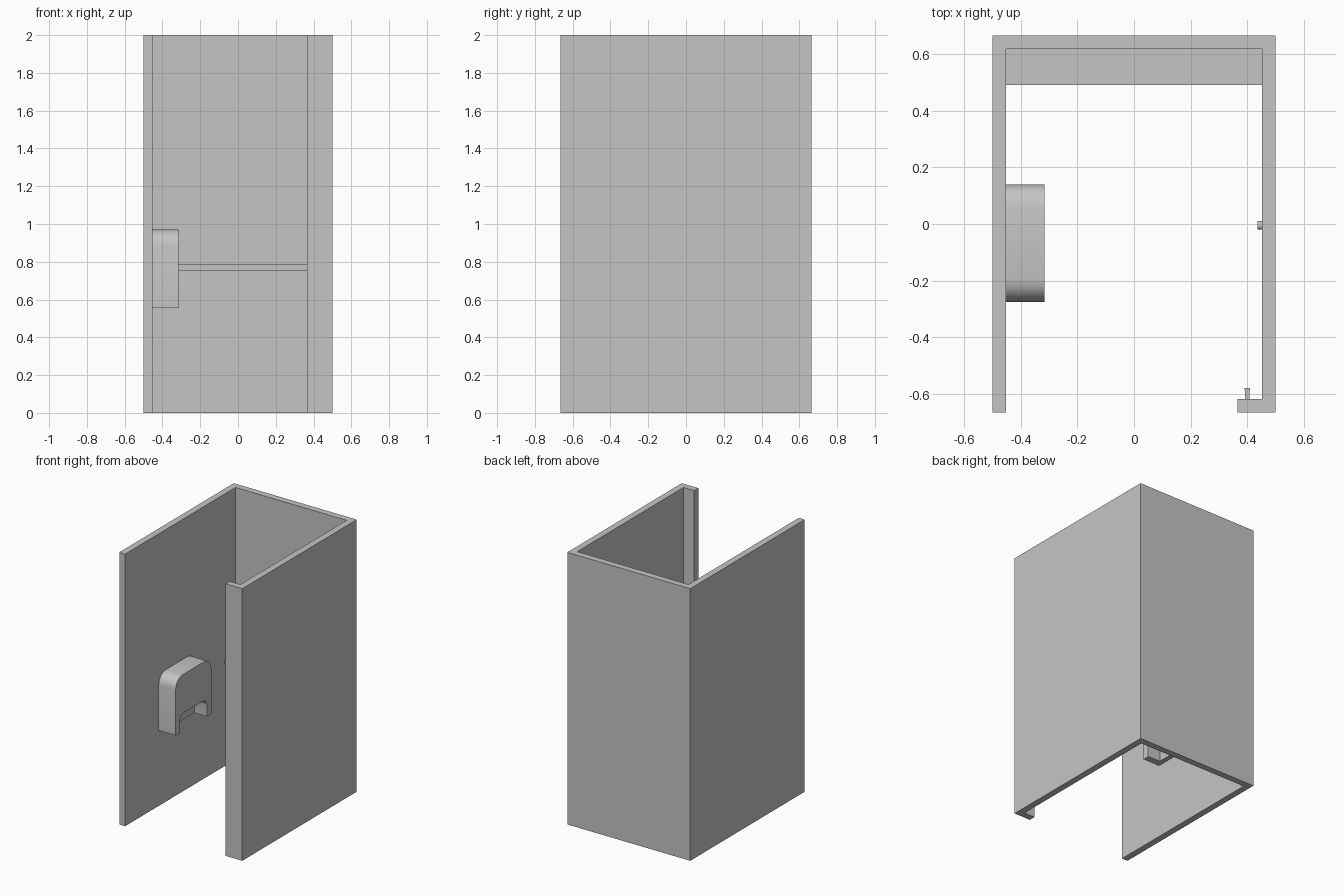
import bpy, bmesh, math

cube = bpy.data.objects.get("Cube")
if cube:
    bpy.data.objects.remove(cube, do_unlink=True)

grey = bpy.data.materials.new("stall grey")
grey.use_nodes = True
colour = (0.56, 0.56, 0.56, 1)
grey.diffuse_color = colour
grey.node_tree.nodes["Principled BSDF"].inputs["Base Color"].default_value = colour


def prism(name, points, start, depth, axis="z", smooth=False):
    """Extrude an outline along z (x, y points) or along x (y, z points)."""
    bm = bmesh.new()
    place = (lambda a, b: (a, b, start)) if axis == "z" else (lambda a, b: (start, a, b))
    face = bm.faces.new([bm.verts.new(place(a, b)) for a, b in points])
    moved = bmesh.ops.extrude_face_region(bm, geom=[face])["geom"]
    shift = (0, 0, depth) if axis == "z" else (depth, 0, 0)
    bmesh.ops.translate(bm, vec=shift, verts=[v for v in moved if isinstance(v, bmesh.types.BMVert)])
    bmesh.ops.recalc_face_normals(bm, faces=bm.faces)
    mesh = bpy.data.meshes.new(name)
    bm.to_mesh(mesh)
    bm.free()
    mesh.materials.append(grey)
    obj = bpy.data.objects.new(name, mesh)
    bpy.context.collection.objects.link(obj)
    if smooth:
        bpy.ops.object.select_all(action="DESELECT")
        obj.select_set(True)
        bpy.context.view_layer.objects.active = obj
        bpy.ops.object.shade_smooth_by_angle(angle=math.radians(35))
    return obj


def box(name, x0, x1, y0, y1, z0, z1):
    return prism(name, [(x0, y0), (x1, y0), (x1, y1), (x0, y1)], z0, z1 - z0)


def arch(y0, y1, z0, z1, radius, steps=4):
    """Outline with square feet and rounded upper corners, from y0 to y1."""
    pts = [(y0, z0)]
    for centre, first in ((y0 + radius, math.pi), (y1 - radius, math.pi / 2)):
        for i in range(steps + 1):
            a = first - i * math.pi / 2 / steps
            pts.append((centre + radius * math.cos(a), z1 - radius + radius * math.sin(a)))
    return pts + [(y1, z0)]


# Side walls, back wall and front return as one continuous panel
W, D, T = 0.5, 0.665, 0.048
prism("stall_walls", [
    (-W, -D), (-W + T, -D), (-W + T, D - T), (W - T, D - T), (W - T, -D + T),
    (0.365, -D + T), (0.365, -D), (W, -D), (W, D), (-W, D)], 0, 2)

# Shelf across the back
box("back_shelf", -W + T, W - T, 0.49, D - T, 0.752, 0.785)

# Paper dispenser: back plate and a cover notched at the bottom
outer = arch(-0.275, 0.14, 0.555, 0.97, 0.08)
notch = arch(-0.225, 0.09, 0.555, 0.685, 0.05)
prism("dispenser_plate", outer, -W + T, 0.035, "x", True)
prism("dispenser_cover", outer + notch[::-1], -0.417, 0.102, "x", True)

# Small stop on the side wall
stop = [(-0.005 + 0.015 * math.cos(i * math.pi / 6), 1 + 0.015 * math.sin(i * math.pi / 6))
        for i in range(12)]
prism("wall_stop", stop, 0.435, 0.018, "x", True)

# Latch peg and head behind the front return
box("latch_peg", 0.392, 0.408, -D + T, -0.585, 0.99, 1.02)
box("latch_head", 0.39, 0.41, -0.587, -0.578, 0.985, 1.025)
